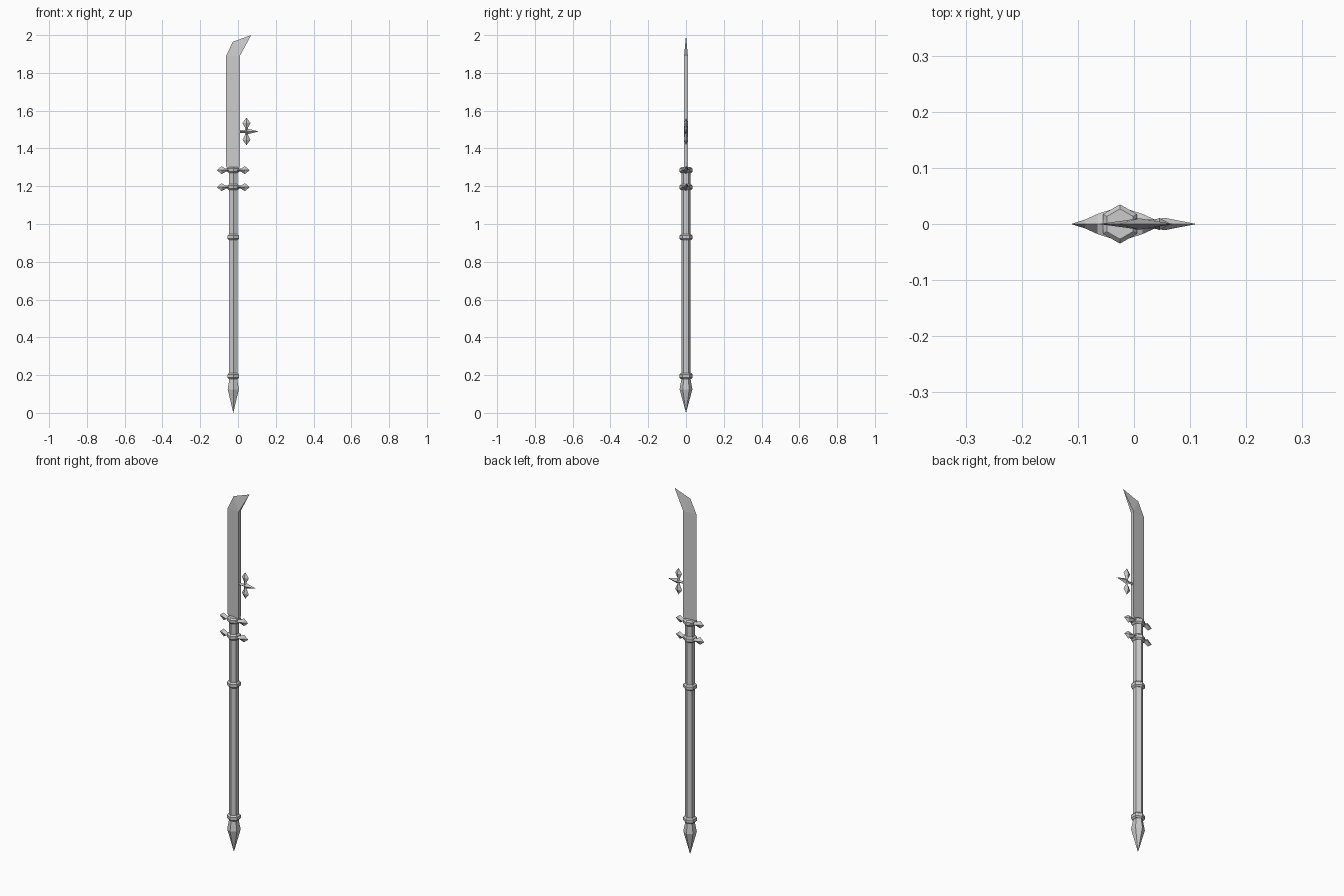
import bpy, bmesh
from math import pi, cos, sin
from mathutils import Matrix

if "Cube" in bpy.data.objects:
    bpy.data.objects.remove(bpy.data.objects["Cube"])

CX = -0.025  # axis of the shaft


def finish(name, bm):
    bmesh.ops.remove_doubles(bm, verts=bm.verts, dist=1e-5)
    bmesh.ops.recalc_face_normals(bm, faces=bm.faces)
    me = bpy.data.meshes.new(name)
    bm.to_mesh(me)
    bm.free()
    ob = bpy.data.objects.new(name, me)
    bpy.context.collection.objects.link(ob)
    return ob


def loft(name, stations, sides, loc, turn=0.0):
    """Skin n-sided sections (height, half width, half depth), turned about Y."""
    bm = bmesh.new()
    rings = []
    for h, w, d in stations:
        if w == 0:
            rings.append([bm.verts.new((0, 0, h))])
            continue
        angs = [pi / 2 + 2 * pi * i / sides for i in range(sides)]
        rings.append([bm.verts.new((w * cos(a), d * sin(a), h)) for a in angs])
    for lo, hi in zip(rings, rings[1:]):
        for i in range(sides):
            quad = [lo[i % len(lo)], lo[(i + 1) % sides % len(lo)],
                    hi[(i + 1) % sides % len(hi)], hi[i % len(hi)]]
            bm.faces.new(list(dict.fromkeys(quad)))
    for r in (rings[0], rings[-1]):
        if len(r) > 1:
            bm.faces.new(r)
    bm.transform(Matrix.Translation(loc) @ Matrix.Rotation(turn, 4, 'Y'))
    return finish(name, bm)


def turned(name, profile, z=0.0):
    return loft(name, [(h, r, r) for h, r in profile], 6, (CX, 0, z))


# Hexagonal shaft and pointed butt
turned("shaft", [(0.17, 0.025), (1.285, 0.025)])
turned("butt_spike", [(0, 0), (0.125, 0.034), (0.19, 0.022)])

# Collars
for i, z in enumerate((0.195, 0.93, 1.195, 1.285)):
    turned(f"collar_{i + 1}", [(-0.016, 0.027), (-0.008, 0.035),
                               (0.008, 0.035), (0.016, 0.027)], z)

# Leaf-shaped guards on the two upper collars
guard = [(0.015, 0.008, 0.026), (0.04, 0.008, 0.018),
         (0.062, 0.021, 0.008), (0.087, 0, 0)]
for i, z in enumerate((1.195, 1.285)):
    for side, turn in (("left", -pi / 2), ("right", pi / 2)):
        loft(f"guard_{side}_{i + 1}", guard, 4, (CX, 0, z), turn)

# Blade: sharp edge on the left, flat spine on the right
bm = bmesh.new()
edge = [bm.verts.new((x, 0, z)) for x, z in
        ((-0.05, 1.28), (-0.063, 1.305), (-0.063, 1.89), (-0.027, 1.965), (0.07, 2.0))]
spines = [[bm.verts.new((x, y, z)) for x, z in
           ((0.0, 1.28), (0.01, 1.305), (0.01, 1.89))] for y in (-0.01, 0.01)]
e0, e1, e2, e3, tip = edge
for s in spines:
    for f in ((e0, e1, s[1], s[0]), (e1, e2, s[2], s[1]), (e2, e3, s[2]), (e3, tip, s[2])):
        bm.faces.new(f)
a, b = spines
for f in ((a[0], a[1], b[1], b[0]), (a[1], a[2], b[2], b[1]), (a[2], tip, b[2]), (e0, a[0], b[0])):
    bm.faces.new(f)
finish("blade", bm)

# Cross-shaped barb on the spine
hub = (0.045, 0, 1.49)
leaf = [(0, 0.008, 0.009), (0.018, 0.007, 0.008), (0.045, 0.021, 0.011), (0.073, 0, 0)]
loft("barb_leaf_top", leaf, 4, hub, 0)
loft("barb_leaf_bottom", leaf, 4, hub, pi)
loft("barb_spike", [(-0.045, 0.007, 0.008), (-0.012, 0.007, 0.008),
                    (0.01, 0.014, 0.011), (0.066, 0, 0)], 4, hub, pi / 2)
